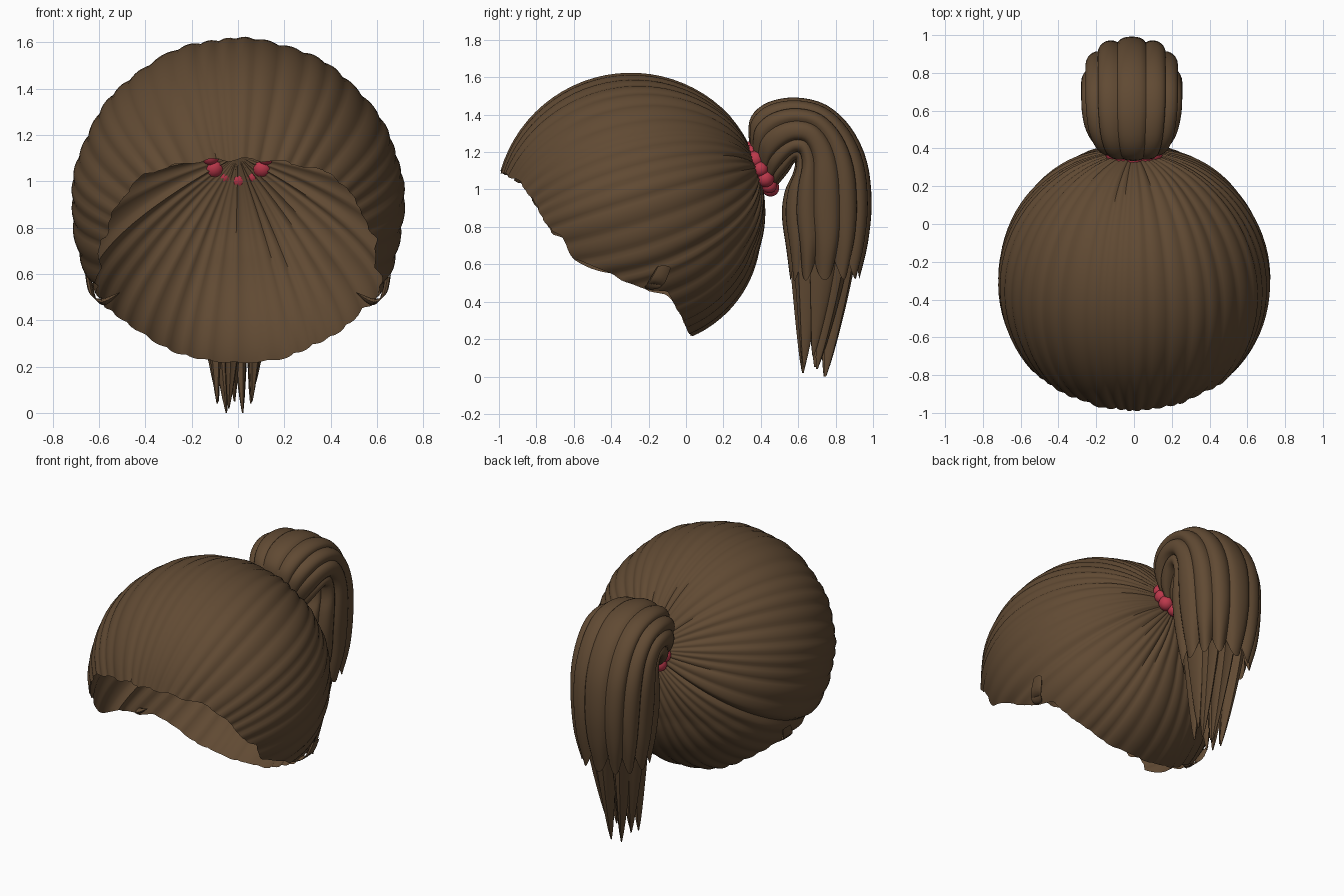
import bpy, bmesh, math, random
from mathutils import Vector, Matrix

if "Cube" in bpy.data.objects:
    bpy.data.objects.remove(bpy.data.objects["Cube"])

random.seed(4)


def material(name, rgb):
    m = bpy.data.materials.new(name)
    m.diffuse_color = (*rgb, 1)
    m.use_nodes = True
    m.node_tree.nodes["Principled BSDF"].inputs["Base Color"].default_value = m.diffuse_color
    return m


BROWN = material("brown hair", (0.118, 0.068, 0.033))
RED = material("red band", (0.50, 0.04, 0.07))


def finish(name, bm, mat, angle=50):
    me = bpy.data.meshes.new(name)
    bm.to_mesh(me)
    bm.free()
    me.materials.append(mat)
    me.polygons.foreach_set("use_smooth", [True] * len(me.polygons))
    me.set_sharp_from_angle(angle=math.radians(angle))
    ob = bpy.data.objects.new(name, me)
    bpy.context.collection.objects.link(ob)
    return ob


def skin(bm, rings, cap_start=False, cap_end=False):
    """Join closed rings of points with quads."""
    vs = [[bm.verts.new(p) for p in r] for r in rings]
    n = len(vs[0])
    for a, b in zip(vs, vs[1:]):
        for i in range(n):
            j = (i + 1) % n
            bm.faces.new((a[i], b[i], b[j], a[j]))
    if cap_start:
        bm.faces.new(vs[0])
    if cap_end:
        bm.faces.new(vs[-1][::-1])


def lerp_table(table, x):
    for (x0, y0), (x1, y1) in zip(table, table[1:]):
        if x <= x1:
            return y0 + (y1 - y0) * max(0, x - x0) / (x1 - x0)
    return table[-1][1]


def spline(keys, steps):
    """Catmull-Rom through tuples of numbers."""
    k = [keys[0]] + list(keys) + [keys[-1]]
    out = []
    for i in range(1, len(k) - 2):
        for s in range(steps):
            t = s / steps
            out.append([0.5 * (2 * b + (c - a) * t + (2 * a - 5 * b + 4 * c - d) * t * t
                               + (3 * b - a - 3 * c + d) * t ** 3)
                        for a, b, c, d in zip(*k[i - 1:i + 3])])
    return out + [list(keys[-1])]


# ---- Hair cap: strands combed from the hairline back to the band ----
CENTRE = Vector((0, -0.295, 0.9))
POLE = Vector((0, 0.68, 0.21)).normalized()
UP = Vector((0, -POLE.z, POLE.y))
SIDE = Vector((1, 0, 0))
HAIRLINE = [(-1.1, 1.13), (-0.97, 1.09), (-0.87, 1.03), (-0.80, 0.92), (-0.71, 0.77),
            (-0.66, 0.75), (-0.6, 0.63), (-0.4, 0.55), (-0.2, 0.465), (-0.1, 0.45),
            (-0.04, 0.36), (0.0, 0.27), (0.03, 0.22), (0.1, 0.2)]
RIBS = 44


def scalp(theta, phi, rib=True):
    d = POLE * math.cos(theta) + (UP * math.cos(phi) + SIDE * math.sin(phi)) * math.sin(theta)
    low_back = max(0, -d.z - 0.3) * max(0, d.y + 0.3)
    r = 0.712 + 0.09 * low_back
    if rib:
        wave = phi + 0.03 * math.sin(5 * phi) + 0.02 * math.sin(9 * phi + 1)
        scallop = abs(math.sin(wave * RIBS / 2)) ** 0.8
        broad = 0.5 + 0.5 * math.sin(wave * 13 + 0.7)
        fade = min(1, 2.2 * math.sin(theta))
        r += fade * (0.011 * scallop + 0.006 * broad - 0.004)
        # parting between the upper and lower hair, behind each ear
        r -= 0.014 * fade * math.exp(-((abs(phi) - 2.05) / 0.03) ** 2)
    return CENTRE + d * r


def hairline_angle(phi):
    t = 0.3
    while t < 3.1:
        p = scalp(t, phi, False)
        if p.z < lerp_table(HAIRLINE, p.y) + 0.008 * math.sin(phi * 17):
            break
        t += 0.004
    return t


bm = bmesh.new()
NP, NT = 264, 30
phis = [-math.pi + 2 * math.pi * i / NP for i in range(NP)]
ends = [hairline_angle(p) for p in phis]
skin(bm, [[scalp(0.03 + (e - 0.03) * k / NT, p) for p, e in zip(phis, ends)]
          for k in range(NT + 1)], cap_start=True)
finish("hair_cap", bm, BROWN, 60)

# ---- Ear locks: small tufts tucked in under each side of the hairline ----
for s, name in ((-1, "left"), (1, "right")):
    bm = bmesh.new()
    path = spline([(0.645, -0.12, 0.58, 0.03), (0.625, -0.16, 0.50, 0.035),
                   (0.58, -0.19, 0.48, 0.025), (0.51, -0.21, 0.52, 0.002)], 4)
    skin(bm, [[(s * (x + 0.5 * r * math.cos(a)), y + 1.3 * r * math.sin(a), z + 0.5 * r * math.cos(a))
               for a in [i * math.pi / 4 for i in range(8)]] for x, y, z, r in path], True, True)
    bmesh.ops.recalc_face_normals(bm, faces=bm.faces)
    finish(name + "_ear_lock", bm, BROWN)

# ---- Band: a ring of beads around the root of the tail ----
bm = bmesh.new()
axis_up = Vector((0, -0.47, 0.88))
for i in range(12):
    a = 2 * math.pi * i / 12
    p = Vector((0, 0.398, 1.11)) + (SIDE * math.cos(a) * 1.05 + axis_up * math.sin(a)) * 0.115
    bmesh.ops.create_uvsphere(bm, u_segments=14, v_segments=9, radius=0.042 + 0.005 * (i % 2),
                              matrix=Matrix.Translation(p))
finish("hair_band", bm, RED)

# ---- Tail: outer y,z / inner y,z / half width for each section ----
SECTIONS = [(0.35, 1.20, 0.44, 1.02, 0.10), (0.335, 1.29, 0.48, 1.02, 0.15),
            (0.35, 1.39, 0.51, 1.05, 0.20), (0.44, 1.465, 0.55, 1.10, 0.24),
            (0.59, 1.49, 0.575, 1.14, 0.26), (0.75, 1.45, 0.585, 1.14, 0.265),
            (0.88, 1.33, 0.57, 1.08, 0.265), (0.965, 1.15, 0.53, 0.99, 0.265),
            (0.99, 0.93, 0.515, 0.86, 0.255), (0.97, 0.73, 0.54, 0.69, 0.235),
            (0.925, 0.56, 0.56, 0.55, 0.195)]
LOBES, NA = 12, 96
bm = bmesh.new()
rings = []
sections = spline(SECTIONS, 4)
for k, (oy, oz, iy, iz, w) in enumerate(sections):
    t = k / (len(sections) - 1)
    mid, half = Vector((0, (oy + iy) / 2, (oz + iz) / 2)), Vector((0, (oy - iy) / 2, (oz - iz) / 2))
    ring = []
    for i in range(NA):
        a = 2 * math.pi * i / NA
        lobe = abs(math.cos(a * LOBES / 2))
        r = 0.91 + 0.10 * lobe ** 0.7
        ca, sa = math.cos(a), math.sin(a)
        # slightly boxy cross-section
        bx = math.copysign(abs(sa) ** 0.85, sa)
        by = math.copysign(abs(ca) ** 0.85, ca)
        p = mid + half * (by * r) + SIDE * (bx * r * w - 0.012 * min(1, 3 * t))
        # ragged lower edge
        p.z -= max(0, (t - 0.8) / 0.2) * (0.10 * lobe - 0.06)
        ring.append(p)
    rings.append(ring)
skin(bm, rings, cap_start=True)
bmesh.ops.recalc_face_normals(bm, faces=bm.faces)
finish("tail", bm, BROWN)

# ---- Tail tips: tapered locks hanging out of the tail ----
# base x, y and tip x, y, z
TIPS = [(-0.11, 0.66, -0.09, 0.62, 0.04), (-0.10, 0.80, -0.05, 0.74, 0.0),
        (-0.01, 0.64, -0.04, 0.625, 0.02), (0.0, 0.83, 0.02, 0.745, 0.0),
        (-0.03, 0.73, -0.015, 0.69, 0.05), (0.08, 0.66, 0.06, 0.63, 0.05),
        (0.085, 0.79, 0.055, 0.70, 0.04), (-0.14, 0.73, -0.085, 0.69, 0.05),
        (0.115, 0.73, 0.07, 0.68, 0.11)]
for n, (bx, by, tx, ty, tz) in enumerate(TIPS):
    bm = bmesh.new()
    rings = []
    for k in range(11):
        t = k / 10
        u = t ** 1.3
        r = 0.004 + 0.076 * (1 - t) ** 0.8
        x, y, z = bx + (tx - bx) * u, by + (ty - by) * u, 0.68 + (tz - 0.68) * t
        ring = []
        for i in range(12):
            a = 2 * math.pi * i / 12 + n
            q = r * (1 if i % 3 else 0.8)
            ring.append((x + 0.8 * q * math.cos(a), y + 1.15 * q * math.sin(a), z))
        rings.append(ring)
    skin(bm, rings, True, True)
    bmesh.ops.recalc_face_normals(bm, faces=bm.faces)
    finish(f"tail_tip_{n + 1}", bm, BROWN)
